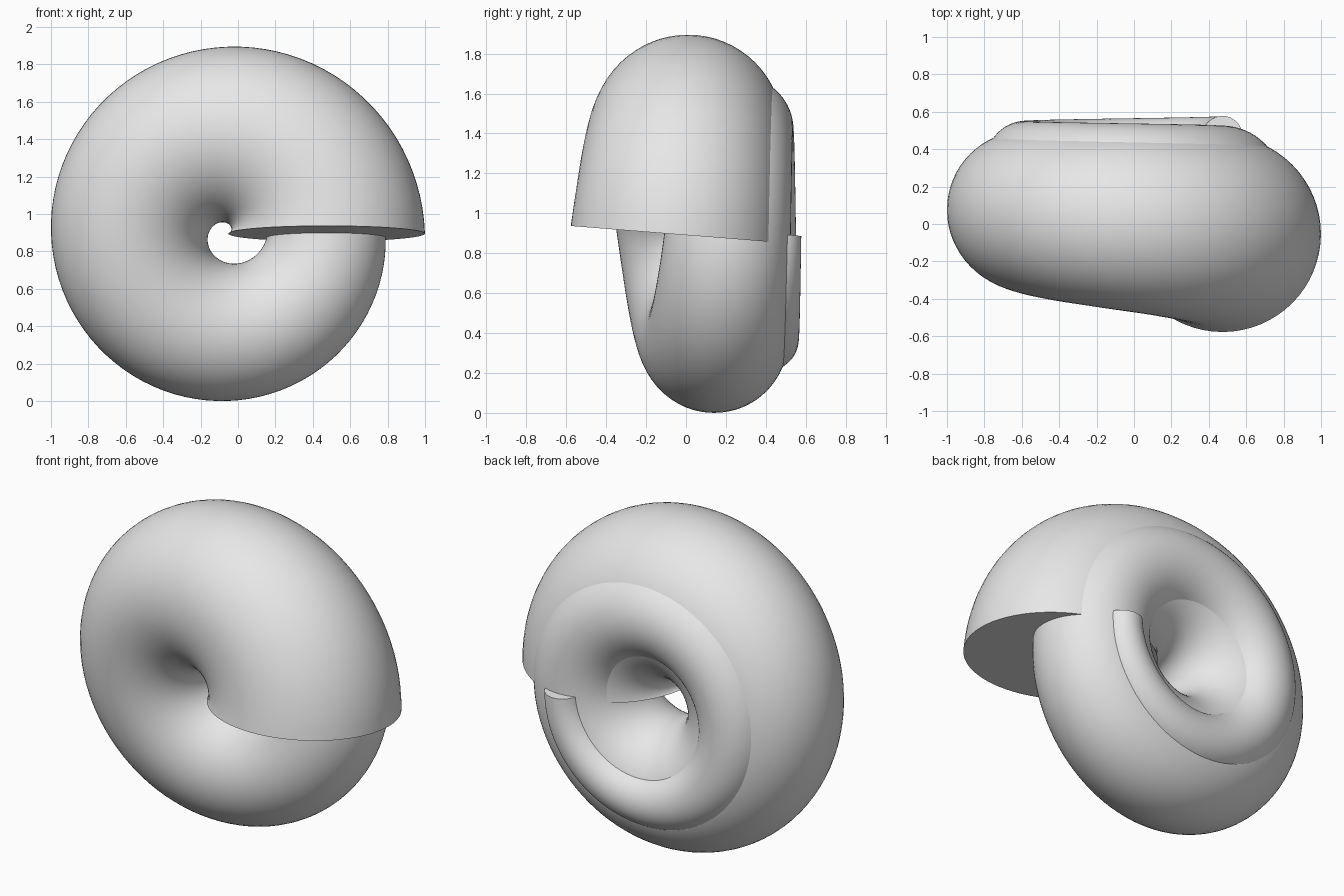
import bpy, bmesh, math
from mathutils import Vector

if "Cube" in bpy.data.objects:
    bpy.data.objects.remove(bpy.data.objects["Cube"])

TURNS, STEPS, SIDES = 2, 192, 64        # whorls, rings, points per ring
R = 0.526                               # coil radius stays constant
TUBE_START, TUBE_END = 0.526, 0.106     # tube tapers along the coil
PITCH = 0.2625                          # rearward rise per turn
CENTRE = Vector((-0.0525, -0.053, 0.895))

grey = bpy.data.materials.new("plain grey")
grey.diffuse_color = (0.8, 0.8, 0.8, 1)
grey.use_nodes = True
grey.node_tree.nodes["Principled BSDF"].inputs["Base Color"].default_value = grey.diffuse_color

bm = bmesh.new()


def ring(i):
    """Circle of vertices perpendicular to the helix at step i."""
    f = i / STEPS
    a = f * TURNS * math.tau
    radial = Vector((math.cos(a), 0, math.sin(a)))
    tangent = Vector((-R * math.sin(a), PITCH / math.tau, R * math.cos(a))).normalized()
    side = tangent.cross(radial)
    mid = CENTRE + radial * R + Vector((0, PITCH * TURNS * f, 0))
    r = TUBE_START + (TUBE_END - TUBE_START) * f
    return [bm.verts.new(mid + r * (radial * math.cos(b) + side * math.sin(b)))
            for b in (math.tau * k / SIDES for k in range(SIDES))]


# Tapered spiral tube
rings = [ring(i) for i in range(STEPS + 1)]
for p, q in zip(rings, rings[1:]):
    for k in range(SIDES):
        n = (k + 1) % SIDES
        bm.faces.new((p[k], p[n], q[n], q[k]))

# Flat caps on the wide mouth and the narrow tip
bm.faces.new(list(reversed(rings[0])))
bm.faces.new(rings[-1])
bmesh.ops.recalc_face_normals(bm, faces=bm.faces[:])

mesh = bpy.data.meshes.new("spiral_shell")
bm.to_mesh(mesh)
bm.free()
mesh.materials.append(grey)
shell = bpy.data.objects.new("spiral_shell", mesh)
bpy.context.collection.objects.link(shell)

# Smooth tube with crisp cap edges
bpy.context.view_layer.objects.active = shell
shell.select_set(True)
bpy.ops.object.shade_smooth_by_angle(angle=math.radians(40))
